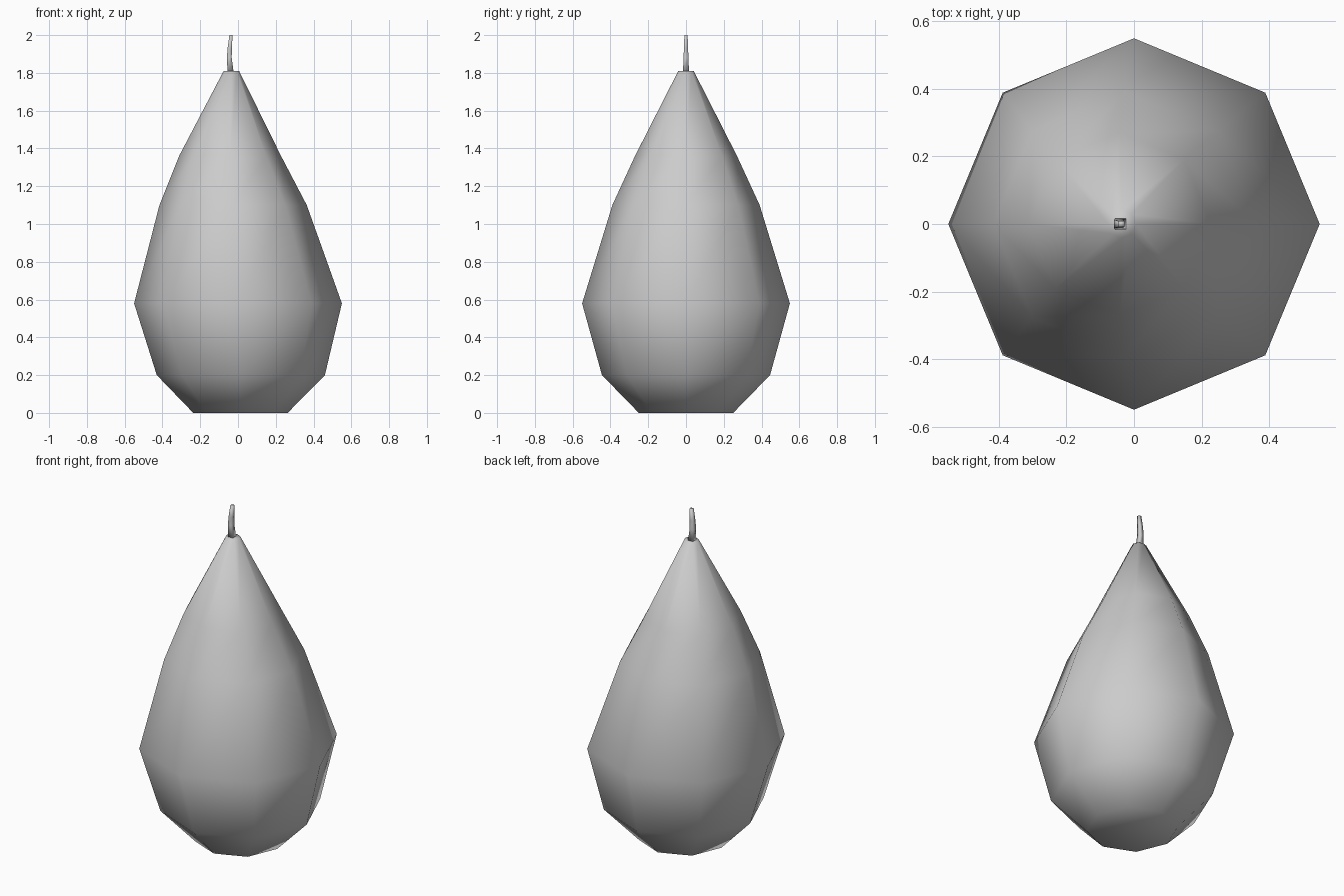
import bpy, bmesh
from math import cos, sin, pi

cube = bpy.data.objects.get("Cube")
if cube:
    bpy.data.objects.remove(cube, do_unlink=True)

grey = bpy.data.materials.new("plain grey")
grey.use_nodes = True
color = (0.6, 0.6, 0.6, 1)
grey.diffuse_color = color
grey.node_tree.nodes["Principled BSDF"].inputs["Base Color"].default_value = color


def loft(name, rings, sides, turn=0.0):
    """Skin a closed tube through rings of (height, x centre, radius)."""
    bm = bmesh.new()
    loops = []
    for z, cx, r in rings:
        angles = [turn + 2 * pi * i / sides for i in range(sides)]
        loops.append([bm.verts.new((cx + r * cos(a), r * sin(a), z)) for a in angles])
    for low, high in zip(loops, loops[1:]):
        for i in range(sides):
            j = (i + 1) % sides
            bm.faces.new((low[i], low[j], high[j], high[i]))
    bm.faces.new(loops[0][::-1])
    bm.faces.new(loops[-1])
    for face in bm.faces:
        face.smooth = True
    mesh = bpy.data.meshes.new(name)
    bm.to_mesh(mesh)
    bm.free()
    mesh.materials.append(grey)
    obj = bpy.data.objects.new(name, mesh)
    bpy.context.collection.objects.link(obj)
    return obj


# Eight-sided pear body, its upper half leaning slightly to -x
loft("fruit_body", [
    (0.0, 0.013, 0.25),
    (0.2, 0.015, 0.445),
    (0.58, 0.0, 0.55),
    (1.1, -0.026, 0.39),
    (1.36, -0.042, 0.27),
    (1.81, -0.035, 0.041),
], 8)

# Square, bent, tapering stem
loft("stem", [
    (1.8, -0.039, 0.023),
    (1.88, -0.046, 0.018),
    (1.93, -0.044, 0.016),
    (2.0, -0.037, 0.012),
], 4, pi / 4)
